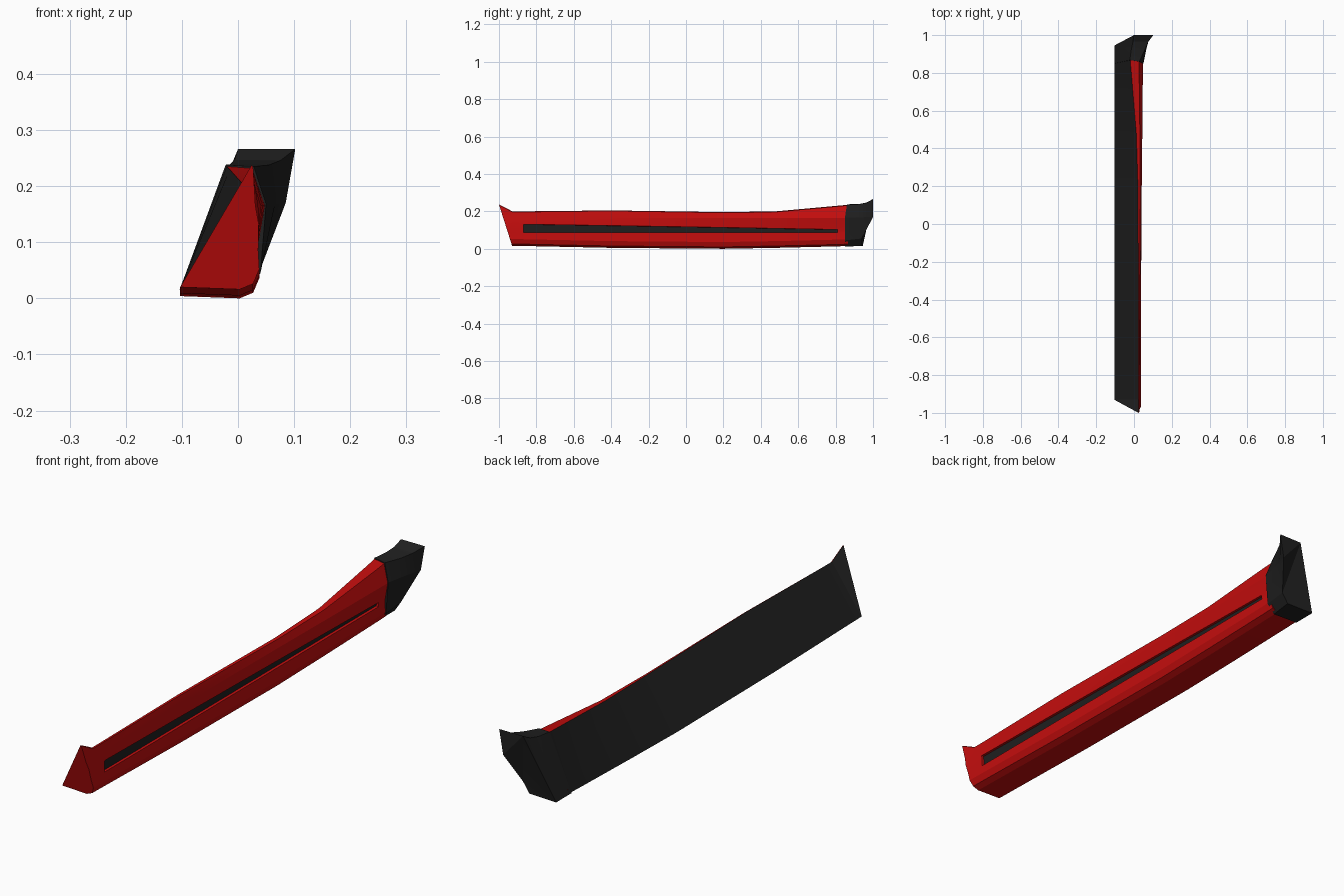
import bpy, bmesh, math

cube = bpy.data.objects.get("Cube")
if cube:
    bpy.data.objects.remove(cube)


def material(name, color):
    mat = bpy.data.materials.new(name)
    mat.use_nodes = True
    mat.diffuse_color = color
    mat.node_tree.nodes["Principled BSDF"].inputs["Base Color"].default_value = color
    return mat


RED = material("red paint", (0.55, 0.004, 0.004, 1))
BLACK = material("black plastic", (0.014, 0.014, 0.014, 1))


def loft(bm, rings):
    """Bridge closed rings; returns the side faces as [span][segment]."""
    verts = [[bm.verts.new(p) for p in ring] for ring in rings]
    n = len(rings[0])
    sides = [[bm.faces.new((a[j], a[(j + 1) % n], b[(j + 1) % n], b[j]))
              for j in range(n)] for a, b in zip(verts, verts[1:])]
    bm.faces.new(verts[0][::-1])
    bm.faces.new(verts[-1])
    return sides


def finish(bm, name, mats):
    bmesh.ops.remove_doubles(bm, verts=bm.verts, dist=0.0005)
    bmesh.ops.recalc_face_normals(bm, faces=bm.faces)
    mesh = bpy.data.meshes.new(name)
    bm.to_mesh(mesh)
    bm.free()
    for m in mats:
        mesh.materials.append(m)
    obj = bpy.data.objects.new(name, mesh)
    bpy.context.collection.objects.link(obj)
    bpy.ops.object.select_all(action='DESELECT')
    obj.select_set(True)
    bpy.context.view_layer.objects.active = obj
    bpy.ops.object.shade_smooth_by_angle(angle=math.radians(14))


def section(y, base, top, inner_x, outer_x, bulge_x, slot_top):
    """Skirt cross-section, from the inner bottom edge around the outer face."""
    return [(-0.103, y, base + 0.004), (0.003, y, base), (0.027, y, base + 0.01),
            (0.038, y, base + 0.036), (0.036, y, 0.086), (0.037, y, slot_top),
            (bulge_x, y, 0.165), (outer_x, y, top - 0.003), (inner_x, y, top)]


# Skirt panel: stations along the length
stations = [
    (-0.928, 0.016, 0.200, 0.023, 0.027, 0.030, 0.132),
    (-0.870, 0.015, 0.200, 0.023, 0.027, 0.031, 0.131),
    (-0.400, 0.005, 0.205, 0.024, 0.030, 0.036, 0.124),
    (0.200, 0.000, 0.196, 0.021, 0.032, 0.041, 0.114),
    (0.480, 0.005, 0.200, 0.012, 0.031, 0.044, 0.109),
    (0.810, 0.013, 0.230, -0.015, 0.027, 0.047, 0.103),
    (0.865, 0.015, 0.235, -0.020, 0.025, 0.048, 0.102),
]
rings = [section(*s) for s in stations]
# Raked front end, flicked up at the top
front = section(-0.93, 0.016, 0.237, 0.024, 0.027, 0.031, 0.132)
front = [(x, -0.931 - 0.069 * max(0, z - 0.02) / 0.217, z) for x, y, z in front]

bm = bmesh.new()
sides = loft(bm, [front] + rings)
for span in sides:
    span[8].material_index = 1          # inner mounting face
slot = [span[4] for span in sides[2:6]]
bmesh.ops.recalc_face_normals(bm, faces=bm.faces)
for f in slot:
    f.material_index = 1
rim = bmesh.ops.inset_region(bm, faces=slot, thickness=0.0015, depth=-0.009)
for f in rim["faces"]:
    f.material_index = 0
finish(bm, "side_skirt", [RED, BLACK])

# Rear end cap, flaring outward and up
foot = [(-0.104, 0.945, 0.015), (0.015, 0.94, 0.016), (0.041, 0.94, 0.055)]
cap = [
    [(-0.104, 0.85, 0.015), (0.008, 0.85, 0.011), (0.040, 0.85, 0.045),
     (0.050, 0.85, 0.168), (0.028, 0.86, 0.235), (-0.022, 0.868, 0.238)],
    foot + [(0.066, 0.93, 0.168), (0.056, 0.92, 0.238), (-0.014, 0.925, 0.239)],
    foot + [(0.076, 0.965, 0.169), (0.076, 0.965, 0.246), (-0.006, 0.965, 0.247)],
    foot + [(0.085, 1.0, 0.170), (0.102, 1.0, 0.266), (0.0, 1.0, 0.266)],
]
bm = bmesh.new()
loft(bm, cap)
bmesh.ops.remove_doubles(bm, verts=bm.verts, dist=0.0005)
bmesh.ops.triangulate(bm, faces=[f for f in bm.faces if len(f.verts) > 4])
finish(bm, "rear_end_cap", [BLACK])
